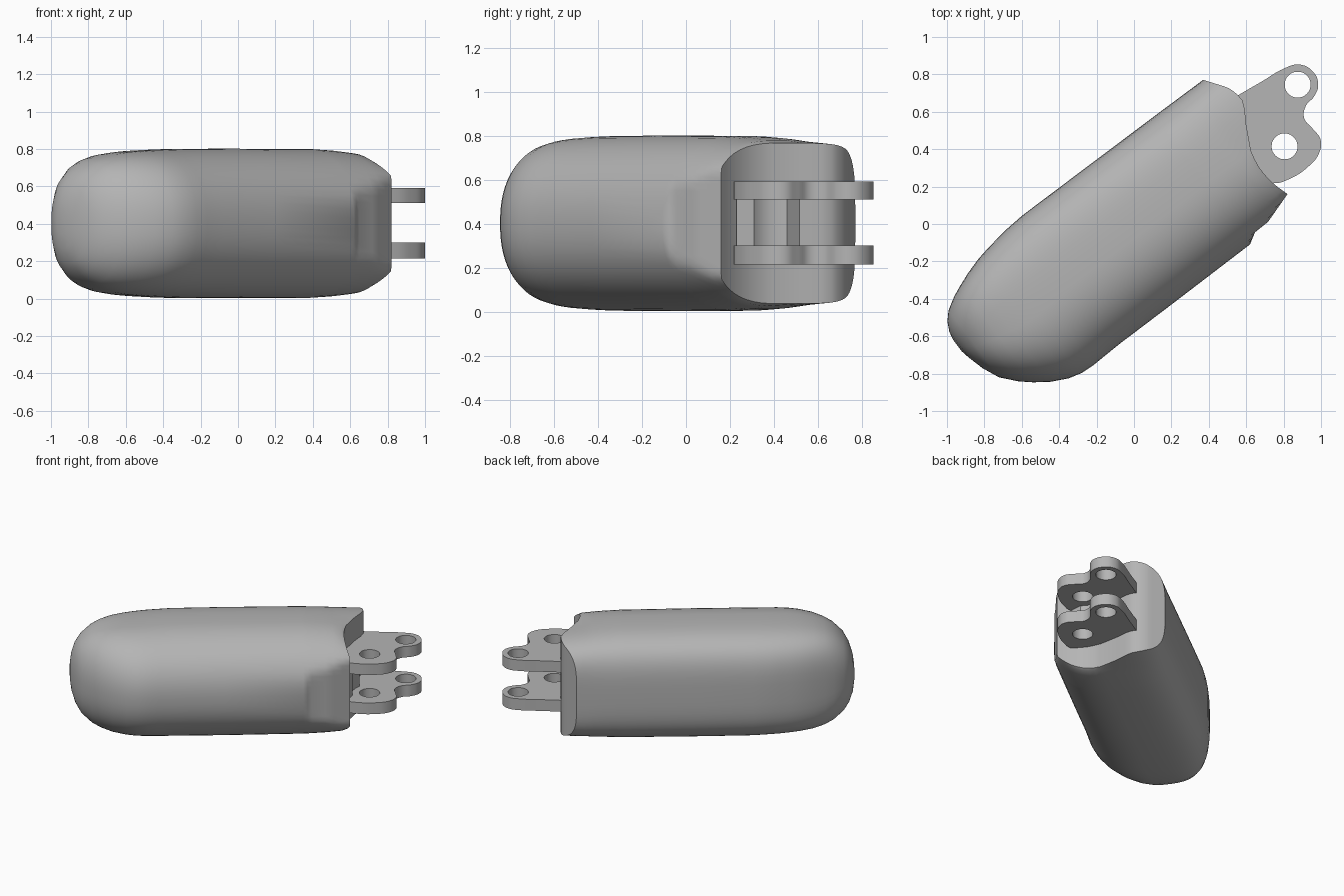
import bpy, bmesh, math
from math import cos, sin, pi

cube = bpy.data.objects.get("Cube")
if cube:
    bpy.data.objects.remove(cube, do_unlink=True)

grey = bpy.data.materials.new("plain grey")
grey.use_nodes = True
grey.diffuse_color = (0.46, 0.46, 0.46, 1)
grey.node_tree.nodes["Principled BSDF"].inputs["Base Color"].default_value = (0.46, 0.46, 0.46, 1)

ANGLE = math.radians(37)
MID = 0.402
N = 64


def interp(x, table):
    """Piecewise linear lookup."""
    for (x0, y0), (x1, y1) in zip(table, table[1:]):
        if x <= x1:
            return y0 + (y1 - y0) * max(0, (x - x0) / (x1 - x0))
    return table[-1][1]


def place(s, t, z):
    """Along-axis, across-axis and height to world position."""
    return (s * cos(ANGLE) - t * sin(ANGLE), s * sin(ANGLE) + t * cos(ANGLE), MID + z)


def smooth(obj, angle):
    bpy.ops.object.select_all(action='DESELECT')
    obj.select_set(True)
    bpy.context.view_layer.objects.active = obj
    bpy.ops.object.shade_smooth_by_angle(angle=math.radians(angle))


# Body sections: position, lowest and highest across, half height, back exponent
sections = [
    (-1.145, 0.01, 0.09, 0.06, 2), (-1.135, -0.04, 0.135, 0.135, 2.2),
    (-1.11, -0.13, 0.185, 0.21, 2.5), (-1.07, -0.22, 0.228, 0.27, 2.8),
    (-1.0, -0.3, 0.27, 0.325, 3.2), (-0.94, -0.352, 0.296, 0.35, 3.5),
    (-0.865, -0.405, 0.325, 0.37, 3.6), (-0.776, -0.449, 0.352, 0.382, 3.6),
    (-0.705, -0.468, 0.366, 0.388, 3.6), (-0.63, -0.473, 0.378, 0.392, 3.6),
    (-0.56, -0.47, 0.388, 0.395, 3.5), (-0.45, -0.466, 0.396, 0.398, 3.5),
    (-0.1, -0.465, 0.396, 0.4, 3.5), (0.43, -0.461, 0.395, 0.398, 3.5),
    (0.46, -0.461, 0.395, 0.397, 3.5), (0.49, -0.461, 0.395, 0.395, 3.5),
    (0.58, -0.461, 0.394, 0.39, 3.6), (0.64, -0.461, 0.394, 0.384, 3.7),
    (0.7, -0.461, 0.393, 0.377, 3.9), (0.77, -0.461, 0.393, 0.366, 4.1),
]
PAD_POWER = 2.25
# Flat relief under the open end, and wavy end face
relief = [(0.43, -0.47), (0.46, -0.442), (0.49, -0.425), (0.58, -0.422), (0.752, -0.366)]
end_face = [(-0.366, 0.752), (-0.29, 0.728), (-0.214, 0.716), (-0.15, 0.717),
            (-0.084, 0.728), (-0.02, 0.75), (0.038, 0.78), (0.11, 0.832),
            (0.178, 0.861), (0.23, 0.858), (0.282, 0.839), (0.393, 0.759)]

bm = bmesh.new()
rings = []
for i, (s, low, high, h, back_power) in enumerate(sections):
    c, a = (low + high) / 2, (high - low) / 2
    ring = []
    for k in range(N):
        q = 2 * pi * (k + 0.5) / N
        p = back_power if cos(q) > 0 else PAD_POWER
        t = c + a * math.copysign(abs(cos(q)) ** (2 / p), cos(q))
        z = h * math.copysign(abs(sin(q)) ** (2 / p), sin(q))
        if s > 0.4:
            t = max(t, interp(s, relief))
        end = interp(t, end_face) if i == len(sections) - 1 else s
        ring.append(bm.verts.new(place(end, t, z)))
    rings.append(ring)
for r0, r1 in zip(rings, rings[1:]):
    for k in range(N):
        bm.faces.new((r0[k], r0[(k + 1) % N], r1[(k + 1) % N], r1[k]))
bm.faces.new(rings[0])
last = rings[-1]
for k in range(N // 2 - 1):
    bm.faces.new((last[k], last[k + 1], last[N - 2 - k], last[N - 1 - k]))
bmesh.ops.remove_doubles(bm, verts=bm.verts, dist=0.0005)
bmesh.ops.recalc_face_normals(bm, faces=bm.faces)
mesh = bpy.data.meshes.new("fingertip_body")
bm.to_mesh(mesh)
bm.free()
body = bpy.data.objects.new("fingertip_body", mesh)
bpy.context.collection.objects.link(body)
mesh.materials.append(grey)
smooth(body, 38)


def flat_part(name, outline, holes, z0, z1, handle):
    """Extruded outline in plan with round holes."""
    curve = bpy.data.curves.new(name, 'CURVE')
    curve.dimensions = '2D'
    curve.fill_mode = 'BOTH'
    curve.extrude = (z1 - z0) / 2
    loops = [(outline, handle)]
    for x, y, r in holes:
        circle = [(x + r * cos(k * pi / 4), y + r * sin(k * pi / 4)) for k in range(8)]
        loops.append((circle, 'AUTO'))
    for pts, kind in loops:
        sp = curve.splines.new('BEZIER')
        sp.bezier_points.add(len(pts) - 1)
        sp.use_cyclic_u = True
        sp.resolution_u = 5
        for bp, (x, y) in zip(sp.bezier_points, pts):
            bp.co = (x, y, 0)
            bp.handle_left_type = bp.handle_right_type = kind
    obj = bpy.data.objects.new(name, curve)
    obj.location.z = (z0 + z1) / 2
    bpy.context.collection.objects.link(obj)
    curve.materials.append(grey)
    bpy.ops.object.select_all(action='DESELECT')
    obj.select_set(True)
    bpy.context.view_layer.objects.active = obj
    bpy.ops.object.convert(target='MESH')
    smooth(bpy.context.object, 35)


# Pair of hinge plates with two pin holes each
plate = [(0.45, 0.62), (0.56, 0.69), (0.68, 0.76), (0.81, 0.835), (0.88, 0.853),
         (0.95, 0.822), (0.985, 0.75), (0.965, 0.685), (0.918, 0.63), (0.91, 0.565),
         (0.955, 0.51), (0.998, 0.45), (0.988, 0.375), (0.93, 0.305), (0.84, 0.245),
         (0.74, 0.218), (0.6, 0.28), (0.5, 0.4)]
pins = [(0.875, 0.745, 0.069), (0.805, 0.415, 0.069)]
flat_part("lower_hinge_plate", plate, pins, 0.215, 0.3, 'AUTO')
flat_part("upper_hinge_plate", plate, pins, 0.51, 0.592, 'AUTO')

# Web joining the plates, hollowed around the pin
web = [(0.6, 0.25), (0.745, 0.23), (0.735, 0.31), (0.705, 0.34), (0.69, 0.38),
       (0.685, 0.42), (0.69, 0.46), (0.64, 0.52), (0.55, 0.52)]
flat_part("hinge_web", web, [], 0.29, 0.52, 'VECTOR')
